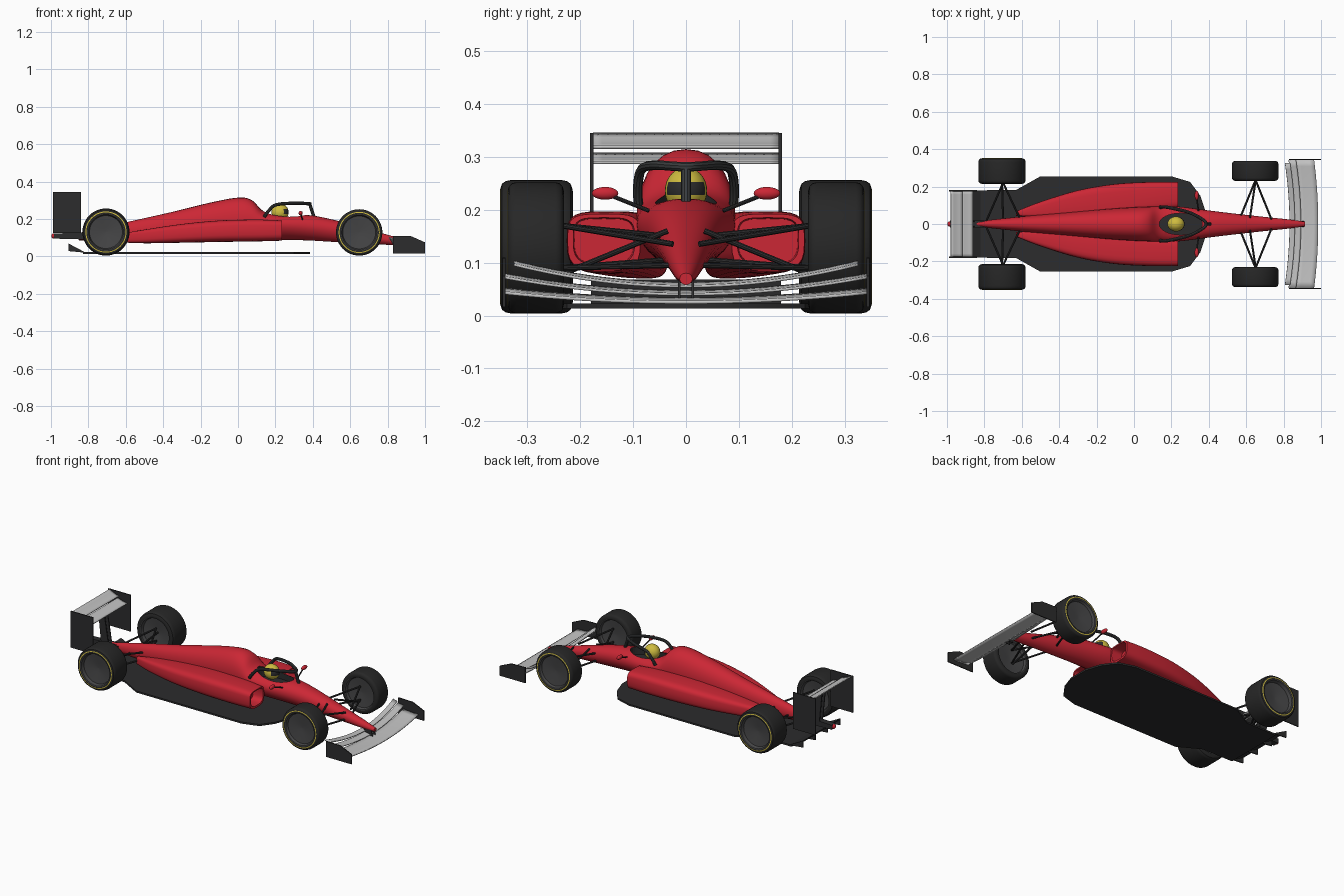
import bpy, bmesh, math
from mathutils import Vector

if "Cube" in bpy.data.objects:
    bpy.data.objects.remove(bpy.data.objects["Cube"])

def mat(name, r, g, b):
    m = bpy.data.materials.new(name)
    m.diffuse_color = (r, g, b, 1)
    m.use_nodes = True
    m.node_tree.nodes["Principled BSDF"].inputs["Base Color"].default_value = m.diffuse_color
    return m

RED = mat("red_paint", 0.6, 0.02, 0.035)
CARBON = mat("carbon_black", 0.025, 0.025, 0.026)
TYRE = mat("tyre_rubber", 0.02, 0.02, 0.02)
RIM = mat("rim_grey", 0.06, 0.06, 0.062)
SILVER = mat("wing_silver", 0.55, 0.55, 0.55)
YELLOW = mat("yellow", 0.62, 0.5, 0.05)
HALO = mat("halo_grey", 0.045, 0.048, 0.05)

def make(name, verts, faces, *mats):
    me = bpy.data.meshes.new(name)
    me.from_pydata(verts, [], faces)
    bm = bmesh.new()
    bm.from_mesh(me)
    bmesh.ops.recalc_face_normals(bm, faces=bm.faces)
    bm.to_mesh(me)
    bm.free()
    ob = bpy.data.objects.new(name, me)
    bpy.context.collection.objects.link(ob)
    for m in mats:
        me.materials.append(m)
    return ob

def spline(rows, steps=5):
    """Smooth curve through rows of numbers."""
    out = []
    for i in range(len(rows) - 1):
        p0, p1, p2, p3 = (rows[max(0, min(len(rows) - 1, i + k))] for k in (-1, 0, 1, 2))
        for s in range(steps):
            t = s / steps
            out.append(tuple(b + 0.5 * t * (c - a + t * (2*a - 5*b + 4*c - d + t * (3*(b - c) + d - a)))
                             for a, b, c, d in zip(p0, p1, p2, p3)))
    return out + [tuple(rows[-1])]

def loft(name, rows, n_up, n_low, m, side=1, seg=28):
    """Rows: x, y centre, half width, bottom, widest height, top."""
    verts, faces = [], []
    for x, yc, w, zb, zm, zt in rows:
        for k in range(seg):
            a = 2 * math.pi * k / seg
            c, s = math.cos(a), math.sin(a)
            n = n_up if s >= 0 else n_low
            y = math.copysign(abs(c) ** (2 / n), c) * w
            z = abs(s) ** (2 / n) * (zt - zm if s >= 0 else zb - zm)
            verts.append((x, side * (yc + y), zm + z))
    for i in range(len(rows) - 1):
        for k in range(seg):
            j = (k + 1) % seg
            faces.append((i*seg + k, i*seg + j, (i+1)*seg + j, (i+1)*seg + k))
    faces += [tuple(range(seg)), tuple(range(len(verts) - seg, len(verts)))]
    return make(name, verts, faces, m)

def prism(name, pts, lo, hi, axis, m):
    """Extrude a flat outline along y or z."""
    put = (lambda p, d: (p[0], d, p[1])) if axis == "y" else (lambda p, d: (p[0], p[1], d))
    n = len(pts)
    verts = [put(p, lo) for p in pts] + [put(p, hi) for p in pts]
    faces = [tuple(range(n)), tuple(range(n, 2*n))]
    faces += [(i, (i+1) % n, n + (i+1) % n, n + i) for i in range(n)]
    return make(name, verts, faces, m)

def tube(name, pts, r, m):
    cu = bpy.data.curves.new(name, "CURVE")
    cu.dimensions = "3D"
    cu.bevel_depth, cu.bevel_resolution, cu.use_fill_caps = r, 3, True
    sp = cu.splines.new("POLY")
    sp.points.add(len(pts) - 1)
    for p, co in zip(sp.points, pts):
        p.co = (*co, 1)
    tmp = bpy.data.objects.new(name + "_path", cu)
    bpy.context.collection.objects.link(tmp)
    me = bpy.data.meshes.new_from_object(tmp.evaluated_get(bpy.context.evaluated_depsgraph_get()))
    bpy.data.objects.remove(tmp)
    me.materials.clear()
    me.materials.append(m)
    ob = bpy.data.objects.new(name, me)
    bpy.context.collection.objects.link(ob)
    return ob

def ball(name, loc, scale, m):
    bpy.ops.mesh.primitive_uv_sphere_add(segments=28, ring_count=16, location=loc)
    ob = bpy.context.object
    ob.name, ob.scale = name, scale
    ob.data.materials.append(m)
    return ob

# Main body: nose, cockpit surround and engine cover
body = loft("body", spline([
    (0.915, 0, 0.012, 0.058, 0.068, 0.080), (0.83, 0, 0.024, 0.060, 0.082, 0.107),
    (0.66, 0, 0.042, 0.070, 0.115, 0.155), (0.50, 0, 0.060, 0.078, 0.145, 0.198),
    (0.38, 0, 0.075, 0.085, 0.160, 0.220), (0.25, 0, 0.092, 0.088, 0.170, 0.223),
    (0.14, 0, 0.095, 0.086, 0.175, 0.240), (0.075, 0, 0.093, 0.085, 0.185, 0.300),
    (0.00, 0, 0.090, 0.082, 0.185, 0.314), (-0.15, 0, 0.080, 0.080, 0.175, 0.287),
    (-0.35, 0, 0.062, 0.075, 0.150, 0.238), (-0.60, 0, 0.040, 0.073, 0.120, 0.182),
    (-0.85, 0, 0.013, 0.085, 0.105, 0.125)]), 2.2, 1.8, RED)

# Cockpit opening cut into the body, with a dark lining
ring = [(0.25 + 0.115 * math.cos(a), 0.058 * math.sin(a))
        for a in (2 * math.pi * k / 32 for k in range(32))]
cutter = prism("cockpit_cutter", ring, 0.175, 0.34, "z", CARBON)
cutter.hide_render = True
cutter.hide_viewport = True
cutter.display_type = "WIRE"
body.data.materials.append(CARBON)
cut = body.modifiers.new("cockpit", "BOOLEAN")
cut.operation, cut.object, cut.solver = "DIFFERENCE", cutter, "EXACT"
cut.material_mode = "TRANSFER"

# Driver helmet with a dark visor band
helmet = ball("helmet", (0.225, 0, 0.236), (0.046, 0.040, 0.044), YELLOW)
helmet.data.materials.append(CARBON)
for p in helmet.data.polygons:
    if p.center.x > 0.5 and -0.25 < p.center.z < 0.35:
        p.material_index = 1

# Halo hoop and centre strut
half = [(0.14, 0.090, 0.21), (0.165, 0.091, 0.245), (0.205, 0.084, 0.276),
        (0.30, 0.060, 0.284), (0.37, 0.022, 0.282), (0.385, 0, 0.281)]
hoop = half + [(x, -y, z) for x, y, z in reversed(half[:-1])]
tube("halo_hoop", spline(hoop), 0.009, HALO)
tube("halo_strut", [(0.383, 0, 0.281), (0.408, 0, 0.205)], 0.009, HALO)

# Floor plate and diffuser
edge = [(-0.83, 0.18), (-0.63, 0.182), (-0.5, 0.255), (0.2, 0.255),
        (0.30, 0.225), (0.355, 0.15), (0.385, 0.06)]
prism("floor", edge + [(x, -y) for x, y in reversed(edge)], 0.013, 0.023, "z", CARBON)
prism("diffuser", [(-0.82, 0.015), (-0.905, 0.060), (-0.905, 0.068), (-0.82, 0.023)],
      -0.18, 0.18, "y", CARBON)
for i in range(4):
    y = -0.177 + 0.118 * i
    prism("diffuser_fence", [(-0.82, 0.02), (-0.905, 0.028), (-0.905, 0.066)],
          y - 0.003, y + 0.003, "y", CARBON)

# Rear crash structure and tail light
prism("rear_crash_box", [(-0.80, 0.09), (-0.985, 0.095), (-0.985, 0.122), (-0.80, 0.128)],
      -0.018, 0.018, "y", CARBON)
ball("tail_light", (-0.985, 0, 0.109), (0.013, 0.014, 0.014), RED)

def wing_blade(name, x0, x1, z0, z1, half_span, sweep, rise, thick):
    """Thin cambered blade swept and raised towards its tips."""
    n, c = 20, 4
    verts, faces = [], []
    for i in range(n + 1):
        u = 2 * i / n - 1
        for k in range(c + 1):
            t = k / c
            verts.append((x0 + (x1 - x0) * t - sweep * u * u, half_span * u,
                          z0 + (z1 - z0) * t ** 1.5 + rise * u * u))
    for i in range(n):
        for k in range(c):
            a = i * (c + 1) + k
            faces.append((a, a + 1, a + c + 2, a + c + 1))
    ob = make(name, verts, faces, SILVER)
    s = ob.modifiers.new("thickness", "SOLIDIFY")
    s.thickness, s.offset = thick, 0

# Front and rear wing blades
wing_blade("front_wing_main", 0.985, 0.885, 0.025, 0.032, 0.343, 0.022, 0.018, 0.006)
wing_blade("front_wing_middle", 0.893, 0.853, 0.040, 0.046, 0.343, 0.027, 0.032, 0.005)
wing_blade("front_wing_upper", 0.860, 0.832, 0.055, 0.061, 0.325, 0.025, 0.041, 0.005)
wing_blade("rear_wing_main", -0.862, -0.925, 0.289, 0.305, 0.176, 0, 0, 0.006)
wing_blade("rear_wing_flap", -0.918, -0.980, 0.318, 0.343, 0.176, 0, 0, 0.006)

def wheel(name, x, y, width, radius, side):
    """Lathed wheel with dished rims and a stripe on the outer sidewall."""
    h = width / 2
    prof = [(0.001, h*0.55), (0.03, h*0.6), (0.088, h*0.72), (0.094, h*0.97), (0.098, h),
            (0.105, h), (0.110, h*0.985), (radius - 0.007, h*0.94), (radius - 0.002, h*0.84),
            (radius, h*0.7)]
    prof += [(r, -d) for r, d in reversed(prof)]
    seg, verts, faces, ids = 48, [], [], []
    for r, d in prof:
        for k in range(seg):
            a = 2 * math.pi * k / seg
            verts.append((r * math.cos(a), side * d, r * math.sin(a)))
    for i in range(len(prof) - 1):
        for k in range(seg):
            j = (k + 1) % seg
            faces.append((i*seg + k, i*seg + j, (i+1)*seg + j, (i+1)*seg + k))
            ids.append(2 if i == 5 else 1 if i < 4 or i > 14 else 0)
    faces += [tuple(range(seg)), tuple(range(len(verts) - seg, len(verts)))]
    ob = make(name, verts, faces, TYRE, RIM, YELLOW)
    ob.data.polygons.foreach_set("material_index", ids + [1, 1])
    ob.location = (x, side * y, radius + 0.004)

# Paired parts on both sides
for s, tag in ((1, "left"), (-1, "right")):
    wheel("front_wheel_" + tag, 0.648, 0.284, 0.107, 0.124, s)
    wheel("rear_wheel_" + tag, -0.706, 0.283, 0.138, 0.126, s)

    # Sidepod with a recessed air inlet
    inlet = [(0.17, 0.155, 0.056, 0.098, 0.142, 0.183), (0.236, 0.155, 0.058, 0.096, 0.142, 0.185)]
    pod = spline([(0.236, 0.155, 0.069, 0.084, 0.142, 0.192), (0.10, 0.147, 0.078, 0.080, 0.140, 0.197),
                  (-0.10, 0.130, 0.084, 0.077, 0.135, 0.192), (-0.30, 0.108, 0.072, 0.073, 0.122, 0.173),
                  (-0.50, 0.077, 0.042, 0.070, 0.106, 0.143), (-0.63, 0.056, 0.012, 0.075, 0.098, 0.120)])
    loft("sidepod_" + tag, inlet + pod, 4, 3.2, RED, s)

    # Mirrors on stalks
    ball("mirror_" + tag, (0.335, s * 0.153, 0.231), (0.011, 0.025, 0.012), RED)
    tube("mirror_stalk_" + tag, [(0.345, s * 0.07, 0.198), (0.335, s * 0.14, 0.226)], 0.004, CARBON)

    # Suspension arms
    arms = [((0.57, 0.04, 0.15), (0.65, 0.235, 0.17)), ((0.735, 0.025, 0.135), (0.65, 0.235, 0.17)),
            ((0.57, 0.04, 0.105), (0.65, 0.235, 0.09)), ((0.735, 0.025, 0.095), (0.65, 0.235, 0.09)),
            ((0.62, 0.035, 0.16), (0.65, 0.23, 0.08)),
            ((-0.79, 0.015, 0.12), (-0.70, 0.22, 0.165)), ((-0.61, 0.03, 0.14), (-0.70, 0.22, 0.165)),
            ((-0.79, 0.015, 0.10), (-0.70, 0.22, 0.09)), ((-0.61, 0.03, 0.10), (-0.70, 0.22, 0.09)),
            ((-0.70, 0.02, 0.11), (-0.706, 0.25, 0.13))]
    for i, (a, b) in enumerate(arms):
        tube(f"suspension_arm_{tag}_{i}", [(p[0], s * p[1], p[2]) for p in (a, b)], 0.0055, CARBON)

    # Wing endplates and pylons
    prism("front_endplate_" + tag, [(0.83, 0.016), (1.0, 0.016), (1.0, 0.075), (0.925, 0.108), (0.83, 0.11)],
          s * 0.341, s * 0.347, "y", CARBON)
    prism("rear_endplate_" + tag, [(-0.84, 0.125), (-0.99, 0.125), (-0.99, 0.345), (-0.84, 0.345)],
          s * 0.175, s * 0.181, "y", CARBON)
    prism("front_wing_pylon_" + tag, [(0.85, 0.03), (0.91, 0.03), (0.895, 0.072), (0.85, 0.085)],
          s * 0.010, s * 0.015, "y", CARBON)
    prism("rear_wing_pylon_" + tag, [(-0.85, 0.105), (-0.90, 0.105), (-0.92, 0.300), (-0.88, 0.292)],
          s * 0.012, s * 0.018, "y", CARBON)

# Smooth shading with sharp edges kept
bpy.ops.object.select_all(action="DESELECT")
for ob in bpy.context.scene.objects:
    if ob.type == "MESH" and not ob.hide_render:
        ob.select_set(True)
        bpy.context.view_layer.objects.active = ob
bpy.ops.object.shade_smooth_by_angle(angle=math.radians(35))
